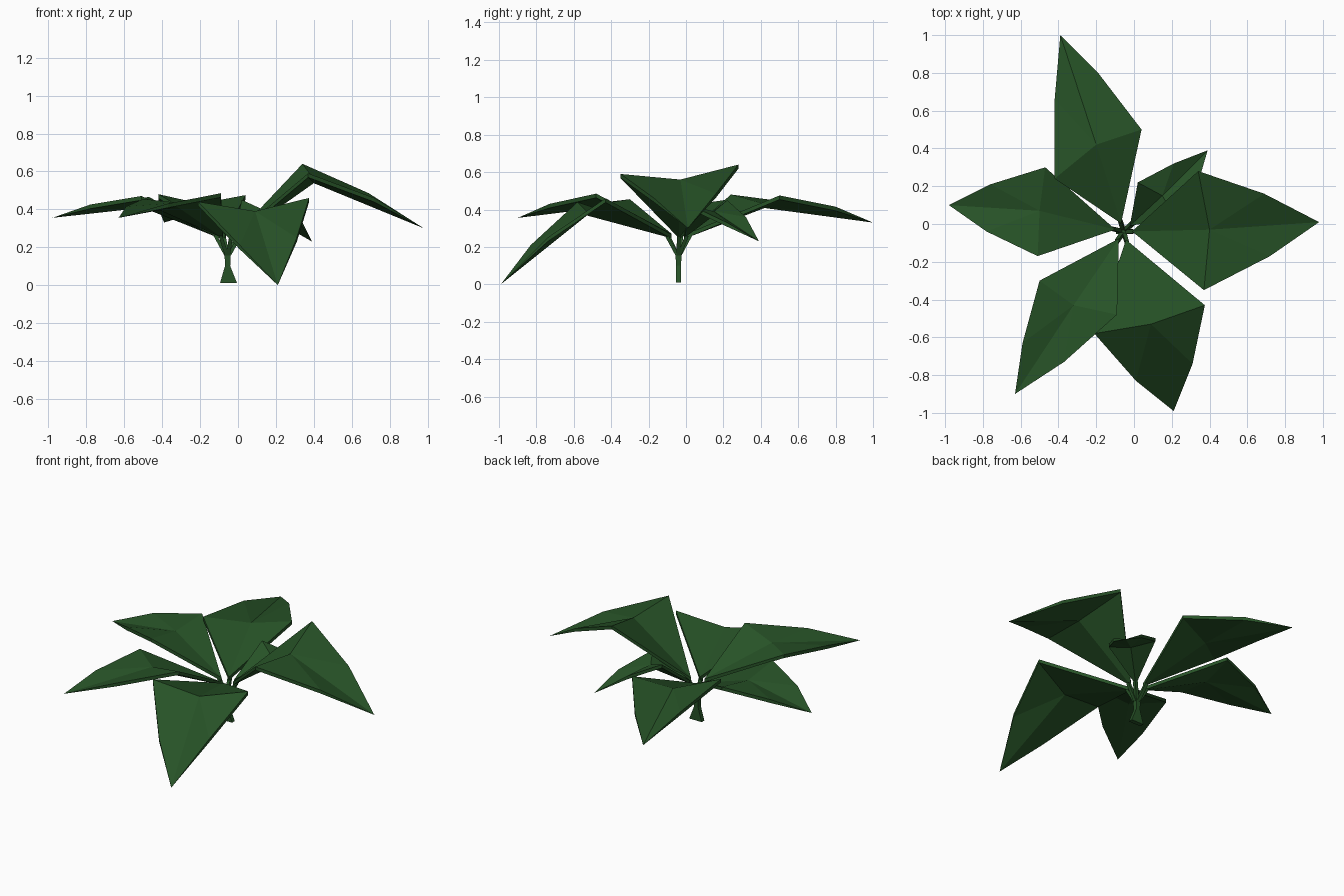
import bpy, bmesh, math
from mathutils import Vector

if "Cube" in bpy.data.objects:
    bpy.data.objects.remove(bpy.data.objects["Cube"])

green = bpy.data.materials.new("leaf green")
green.diffuse_color = (0.02, 0.085, 0.02, 1)
green.use_nodes = True
green.node_tree.nodes["Principled BSDF"].inputs["Base Color"].default_value = green.diffuse_color

STEM = Vector((-0.055, -0.04, 0))
THICK = 0.022


def finish(name, bm):
    bmesh.ops.recalc_face_normals(bm, faces=bm.faces)
    me = bpy.data.meshes.new(name)
    bm.to_mesh(me)
    bm.free()
    me.materials.append(green)
    ob = bpy.data.objects.new(name, me)
    bpy.context.collection.objects.link(ob)


def tube(name, rings):
    """Four-sided tube; each ring is (centre, half width x, half width y)."""
    bm = bmesh.new()
    loops = []
    for c, a, b in rings:
        loops.append([bm.verts.new(Vector(c) + Vector((sx * a, sy * b, 0)))
                      for sx, sy in ((-1, -1), (1, -1), (1, 1), (-1, 1))])
    for lo, hi in zip(loops, loops[1:]):
        for i in range(4):
            j = (i + 1) % 4
            bm.faces.new((lo[i], lo[j], hi[j], hi[i]))
    bm.faces.new(loops[0])
    bm.faces.new(loops[-1])
    finish(name, bm)


def leaf(name, left, left_edge, tip, right_edge, right, centre):
    """Folded blade: shoulders, outer edges, sunken midrib and a pointed tip."""
    d = Vector((centre[0], centre[1], 0)) - STEM
    d.normalize()
    base = STEM + d * 0.045 + Vector((0, 0, 0.27))
    pts = [base, left, left_edge, tip, right_edge, right, centre]
    bm = bmesh.new()
    top = [bm.verts.new(p) for p in pts]
    low = [top[3] if i == 3 else bm.verts.new(Vector(p) - Vector((0, 0, THICK)))
           for i, p in enumerate(pts)]
    for a, b in ((0, 1), (1, 2), (2, 3), (3, 4), (4, 5), (5, 0)):
        bm.faces.new((top[a], top[b], top[6]))
        bm.faces.new((low[b], low[a], low[6]))
        rim = [top[a], low[a], low[b], top[b]]
        bm.faces.new(list(dict.fromkeys(rim)))
    finish(name, bm)
    # Short stalk joining the blade to the stem
    foot = STEM + d * 0.006 + Vector((0, 0, 0.155))
    tube(name + "_stalk", [(foot, 0.011, 0.011),
                           (base + d * 0.02 - Vector((0, 0, 0.012)), 0.010, 0.010)])


# Stem with a flared foot
tube("stem", [((-0.05, -0.04, 0.01), 0.045, 0.014),
              ((-0.055, -0.04, 0.10), 0.014, 0.014),
              ((-0.055, -0.04, 0.18), 0.016, 0.016)])

# Leaves
leaf("right_leaf", (0.34, 0.28, 0.64), (0.69, 0.16, 0.485), (0.98, 0.01, 0.30),
     (0.72, -0.17, 0.46), (0.37, -0.35, 0.59), (0.40, -0.03, 0.56))
leaf("back_leaf", (-0.42, 0.24, 0.48), (-0.42, 0.66, 0.425), (-0.39, 1.0, 0.33),
     (-0.19, 0.80, 0.415), (0.04, 0.50, 0.475), (-0.20, 0.42, 0.43))
leaf("left_leaf", (-0.51, -0.17, 0.47), (-0.78, -0.04, 0.425), (-0.98, 0.10, 0.355),
     (-0.76, 0.21, 0.425), (-0.47, 0.30, 0.465), (-0.50, 0.07, 0.43))
leaf("front_left_leaf", (-0.09, -0.48, 0.485), (-0.37, -0.73, 0.43), (-0.63, -0.90, 0.355),
     (-0.59, -0.63, 0.415), (-0.50, -0.30, 0.455), (-0.32, -0.43, 0.435))
leaf("front_right_leaf", (0.375, -0.43, 0.46), (0.31, -0.74, 0.25), (0.21, -0.99, 0.0),
     (0.01, -0.83, 0.21), (-0.21, -0.58, 0.44), (0.09, -0.53, 0.39))
leaf("small_back_leaf", (0.02, 0.22, 0.45), (0.21, 0.32, 0.36), (0.39, 0.39, 0.23),
     (0.34, 0.22, 0.33), (0.22, 0.03, 0.42), (0.15, 0.15, 0.39))
